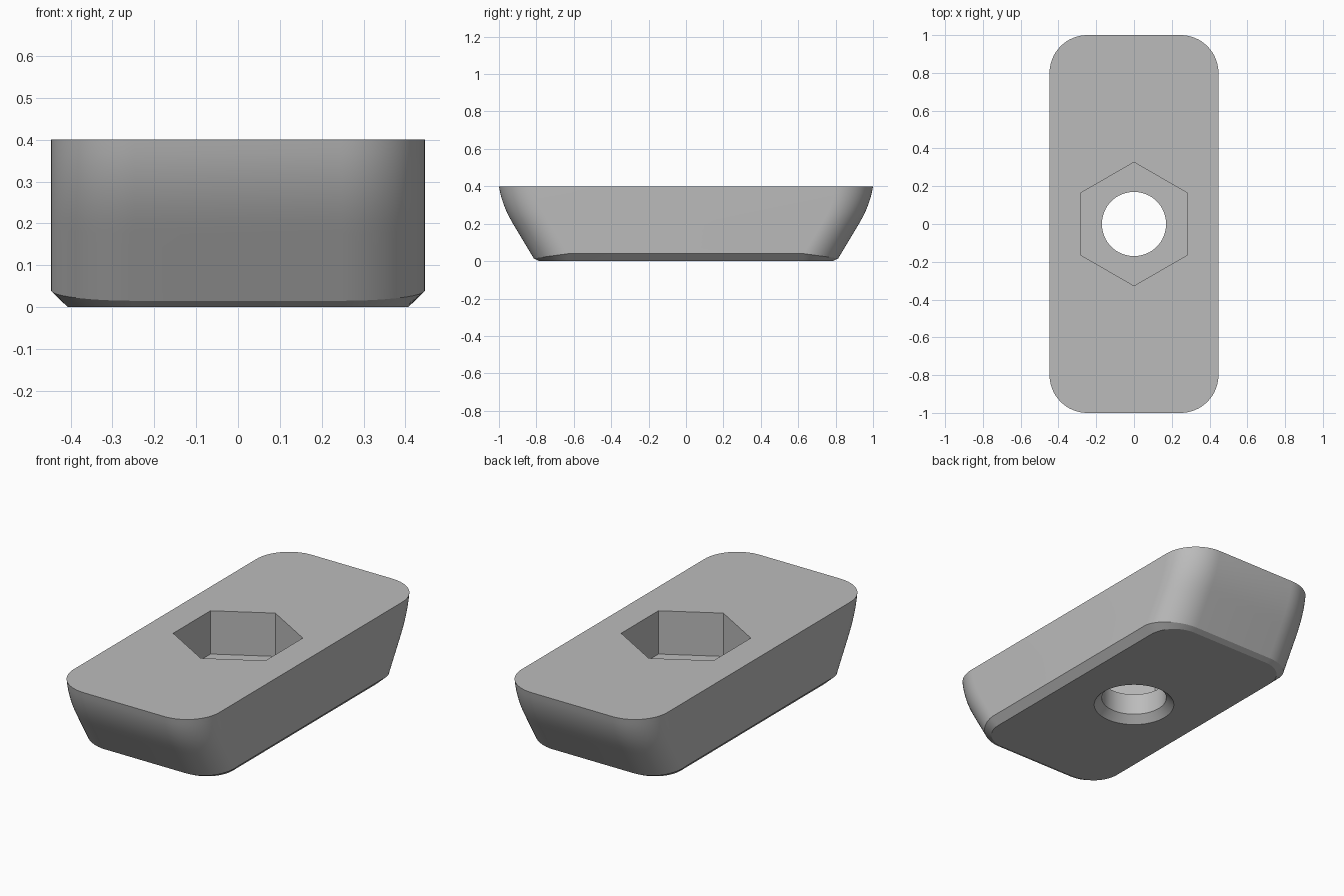
import bpy, bmesh, math

cube = bpy.data.objects.get("Cube")
if cube:
    bpy.data.objects.remove(cube, do_unlink=True)

HEIGHT, HALF_W, RADIUS, CHAMFER = 0.4, 0.447, 0.2, 0.04
STEPS = 16

grey = bpy.data.materials.new("plain_grey")
grey.use_nodes = True
colour = (0.5, 0.5, 0.5, 1)
grey.diffuse_color = colour
grey.node_tree.nodes["Principled BSDF"].inputs["Base Color"].default_value = colour


def half_length(z):
    """Sloped end: straight at the bottom, curving upright towards the top."""
    t = max(0, z - 0.2)
    return 0.805 + 0.6 * z - 1.125 * t * t


def outline(half_w, radius, height_at, length_at):
    """Rounded rectangle whose height may vary around the corners."""
    points = []
    for quarter in range(4):
        for i in range(STEPS + 1):
            a = math.pi / 2 * (quarter + i / STEPS)
            c, s = math.cos(a), math.sin(a)
            sx = 1 if quarter in (0, 3) else -1
            sy = 1 if quarter in (0, 1) else -1
            z = height_at(abs(s))
            points.append((sx * (half_w - radius) + radius * c,
                           sy * (length_at(z) - radius) + radius * s, z))
    return points


def loft(name, rings):
    """Skin a stack of equal outlines and cap both ends."""
    bm = bmesh.new()
    loops = [[bm.verts.new(p) for p in ring] for ring in rings]
    n = len(loops[0])
    for low, high in zip(loops, loops[1:]):
        for i in range(n):
            j = (i + 1) % n
            bm.faces.new((low[i], low[j], high[j], high[i]))
    bm.faces.new(loops[0][::-1])
    bm.faces.new(loops[-1])
    mesh = bpy.data.meshes.new(name)
    bm.to_mesh(mesh)
    bm.free()
    mesh.materials.append(grey)
    obj = bpy.data.objects.new(name, mesh)
    bpy.context.collection.objects.link(obj)
    return obj


def circle(radius, z, sides, turn=0):
    angles = [turn + math.tau * i / sides for i in range(sides)]
    return [(radius * math.cos(a), radius * math.sin(a), z) for a in angles]


# Body: chamfered base, then rising sections with sloped ends
rings = [outline(HALF_W - CHAMFER, RADIUS - CHAMFER, lambda s: 0, lambda z: 0.785)]
for k in range(13):
    f = k / 12
    rings.append(outline(
        HALF_W, RADIUS,
        lambda s: (1 - f) * (CHAMFER - 0.025 * s) + f * HEIGHT, half_length))
body = loft("nut_body", rings)

# Cutters: hexagonal pocket from above, countersunk round hole from below
pocket = loft("pocket_cutter", [circle(0.327, z, 6, math.pi / 2) for z in (0.16, 0.6)])
hole = loft("hole_cutter", [circle(r, z, 64) for r, z in
                            ((0.23, -0.02), (0.17, CHAMFER), (0.17, 0.3))])

bpy.ops.object.select_all(action="DESELECT")
bpy.context.view_layer.objects.active = body
body.select_set(True)
for cutter in (pocket, hole):
    cutter.hide_render = True
    mod = body.modifiers.new(cutter.name, "BOOLEAN")
    mod.operation = "DIFFERENCE"
    mod.solver = "EXACT"
    mod.object = cutter
    bpy.ops.object.modifier_apply(modifier=mod.name)
    bpy.data.objects.remove(cutter, do_unlink=True)

bpy.ops.object.shade_smooth_by_angle(angle=math.radians(20))
